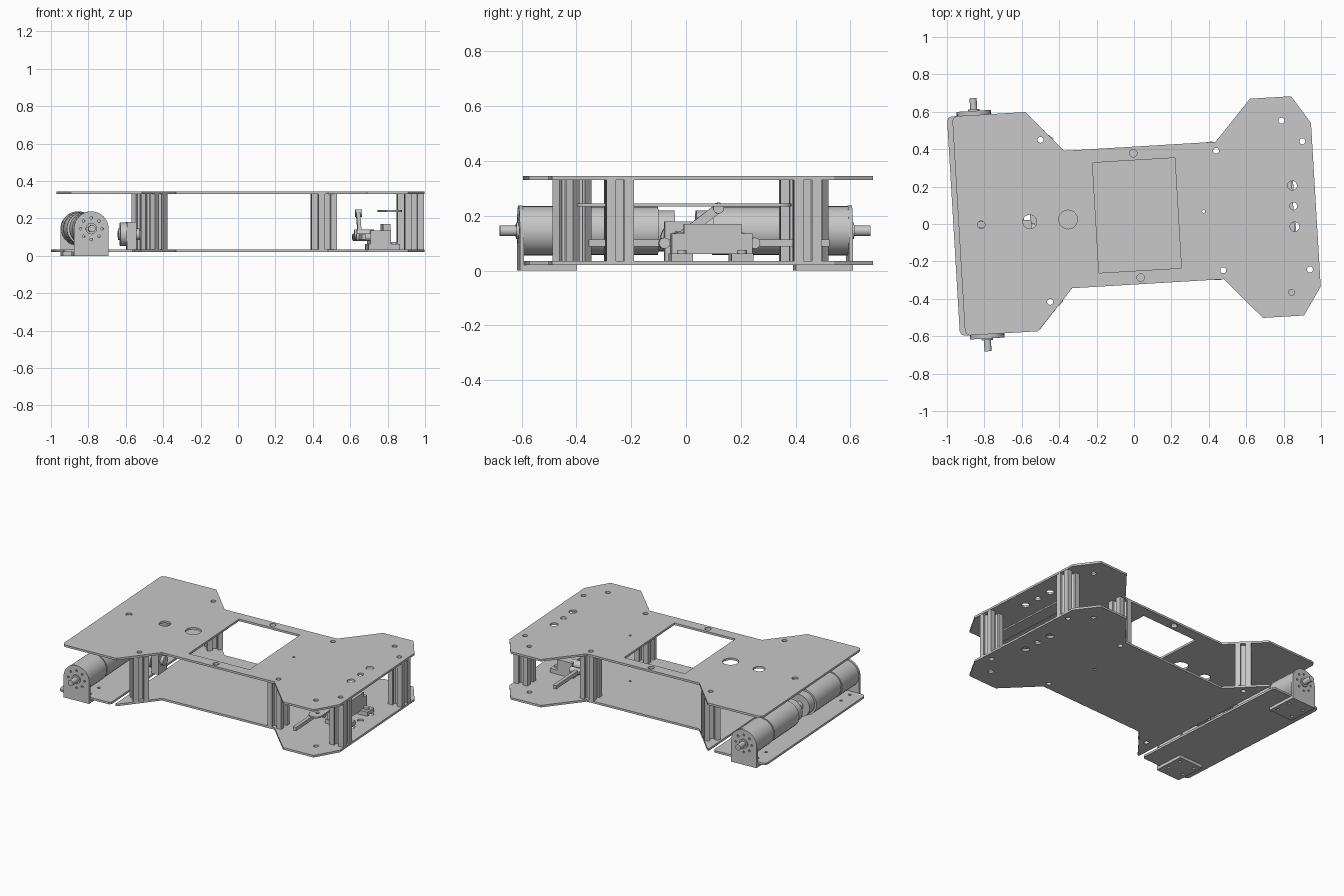
import bpy, bmesh
from math import sin, cos, pi, radians
from mathutils import Matrix, Vector

cube = bpy.data.objects.get("Cube")
if cube:
    bpy.data.objects.remove(cube, do_unlink=True)

# One plain grey
grey = bpy.data.materials.new("light grey")
grey.use_nodes = True
GREY = (0.58, 0.58, 0.58, 1)
grey.diffuse_color = GREY
grey.node_tree.nodes["Principled BSDF"].inputs["Base Color"].default_value = GREY

# The whole chassis sits slightly turned
ROOT = Matrix.Translation((0, 0.045, 0)) @ Matrix.Rotation(radians(3.4), 4, 'Z')
UPRIGHT = Matrix.Rotation(pi / 2, 4, 'X')     # profile y becomes z, depth becomes -y


def circle(x, y, r, n=20):
    return [(x + r * cos(2 * pi * i / n), y + r * sin(2 * pi * i / n)) for i in range(n)]


def rect(x0, x1, y0, y1):
    return [(x0, y0), (x1, y0), (x1, y1), (x0, y1)]


def mirrored(half):
    """Close a profile by mirroring it over the x axis."""
    return half + [(x, -y) for x, y in reversed(half)]


def prism(name, outline, z0, z1, holes=(), place=Matrix()):
    """Extrude a flat outline with holes from z0 to z1."""
    curve = bpy.data.curves.new(name, 'CURVE')
    curve.dimensions = '2D'
    curve.fill_mode = 'BOTH'
    curve.extrude = (z1 - z0) / 2
    for loop in [outline, *holes]:
        spline = curve.splines.new('POLY')
        spline.points.add(len(loop) - 1)
        for point, (x, y) in zip(spline.points, loop):
            point.co = (x, y, 0, 1)
        spline.use_cyclic_u = True
    temp = bpy.data.objects.new(name, curve)
    bpy.context.collection.objects.link(temp)
    bpy.context.view_layer.update()
    graph = bpy.context.evaluated_depsgraph_get()
    mesh = bpy.data.meshes.new_from_object(temp.evaluated_get(graph))
    bpy.data.objects.remove(temp, do_unlink=True)
    bm = bmesh.new()
    bm.from_mesh(mesh)
    bmesh.ops.remove_doubles(bm, verts=bm.verts, dist=1e-5)
    bm.transform(ROOT @ place @ Matrix.Translation((0, 0, (z0 + z1) / 2)))
    bmesh.ops.recalc_face_normals(bm, faces=bm.faces)
    bm.to_mesh(mesh)
    bm.free()
    mesh.materials.clear()
    mesh.materials.append(grey)
    mesh.shade_smooth()
    mesh.set_sharp_from_angle(angle=radians(30))
    obj = bpy.data.objects.new(name, mesh)
    bpy.context.collection.objects.link(obj)
    return obj


def rod(name, r, start, end, n=32):
    a, b = Vector(start), Vector(end)
    turn = (b - a).to_track_quat('Z', 'Y').to_matrix().to_4x4()
    return prism(name, circle(0, 0, r, n), 0, (b - a).length, place=Matrix.Translation(a) @ turn)


def box(name, x0, x1, y0, y1, z0, z1):
    return prism(name, rect(x0, x1, y0, y1), z0, z1)


def slot_bar(length, r, n=10):
    """Bar outline with round ends, running along y."""
    top = [(r * cos(pi * i / n), length / 2 - r + r * sin(pi * i / n)) for i in range(n + 1)]
    return top + [(-x, -y) for x, y in top]


LOW, LOW_TOP, HIGH, HIGH_TOP = 0.02, 0.034, 0.331, 0.345
SIDES = (("left", 1), ("right", -1))

# Top and bottom plates share the waisted outline and most holes
waist = [(-0.353, 0.368), (0.459, 0.368), (0.656, 0.587), (0.876, 0.587), (0.974, 0.438)]
shared = [circle(x, s * y, 0.016) for s in (1, -1)
          for x, y in ((-0.475, 0.434), (0.459, 0.32), (0.922, 0.343), (0.817, 0.46))]
shared += [circle(0.854, y, r) for y, r in ((0.11, 0.025), (0, 0.02), (-0.11, 0.025))]
shared.append(circle(0.373, 0, 0.008))

top_holes = shared + [circle(0.016, s * 0.333, 0.02) for s in (1, -1)]
top_holes += [circle(-0.558, 0, 0.037), circle(-0.353, 0, 0.05), circle(-0.818, 0, 0.02),
              rect(-0.205, 0.236, -0.295, 0.295)]
prism("top_plate", mirrored([(-0.939, 0.565), (-0.93, 0.58), (-0.915, 0.587), (-0.548, 0.587)] + waist),
      HIGH, HIGH_TOP, top_holes)
prism("bottom_plate", mirrored([(-0.555, 0.587), (-0.54, 0.58)] + waist), LOW, LOW_TOP, shared)

# Separate strip that carries the motors
bolts = [(x, s * y) for s in (1, -1) for x in (-0.88, -0.764) for y in (0.44, 0.54)]
prism("motor_strip",
      mirrored([(-0.967, 0.562), (-0.96, 0.58), (-0.942, 0.587), (-0.6, 0.587), (-0.588, 0.575)]),
      LOW, LOW_TOP, [circle(x, y, 0.01, 12) for x, y in bolts])

# Slotted extrusion posts
quarter = [(0.05, -0.05), (0.05, -0.016), (0.038, -0.016), (0.038, -0.028), (0.022, -0.014),
           (0.022, 0.014), (0.038, 0.028), (0.038, 0.016), (0.05, 0.016)]
section = []
for k in range(4):
    c, s = round(cos(k * pi / 2)), round(sin(k * pi / 2))
    section += [(c * x - s * y, s * x + c * y) for x, y in quarter]
for side, s in SIDES:
    for spot, x, y, turn in (("rear", -0.475, 0.434, 45), ("middle", 0.459, 0.32, 0),
                             ("end", 0.922, 0.343, 0)):
        place = Matrix.Translation((x, s * y, 0)) @ Matrix.Rotation(radians(turn), 4, 'Z')
        prism(f"{side}_{spot}_post", section, LOW_TOP, HIGH, [circle(0, 0, 0.016)], place)

# Motors in round-topped angle brackets
MX, MZ, MR = -0.822, 0.145, 0.0925
face = [(MR * cos(pi * i / 24), MZ + MR * sin(pi * i / 24)) for i in range(25)]
face += [(-MR, 0.0), (MR, 0.0)]
ring = [circle(0.058 * cos(pi * i / 4), MZ + 0.058 * sin(pi * i / 4), 0.007, 10) for i in range(8)]
for side, s in SIDES:
    prism(f"{side}_bracket_face", face, -0.0075, 0.0075, ring,
          Matrix.Translation((MX, s * 0.602, 0)) @ UPRIGHT)
    y0, y1 = sorted((s * 0.4, s * 0.605))
    prism(f"{side}_bracket_foot", rect(MX - MR, MX + MR, y0, y1), 0, LOW,
          [circle(x, y, 0.01, 12) for x, y in bolts if y * s > 0])
    for part, r, a, b in (("gearbox", 0.09, 0.595, 0.4), ("gearbox_groove", 0.083, 0.4, 0.39),
                          ("motor_body", 0.088, 0.39, 0.1), ("motor_cap", 0.075, 0.1, 0.04),
                          ("motor_terminal", 0.03, 0.04, 0.015),
                          ("shaft_collar", 0.03, 0.618, 0.595), ("motor_shaft", 0.019, 0.678, 0.6)):
        rod(f"{side}_{part}", r, (MX, s * a, MZ), (MX, s * b, MZ))

# Small drive unit beside the motors
rod("drive_disc", 0.062, (-0.635, -0.04, 0.115), (-0.6, -0.04, 0.115))
rod("drive_hub", 0.03, (-0.645, -0.04, 0.115), (-0.53, -0.04, 0.115))
box("drive_block", -0.6, -0.55, -0.09, 0.01, LOW_TOP, 0.18)

# Linkage unit at the far end
box("linkage_body", 0.7, 0.81, -0.145, 0.15, 0.06, 0.135)
box("linkage_back", 0.77, 0.81, -0.1, 0.11, 0.135, 0.17)
box("linkage_rod", 0.637, 0.66, -0.44, 0.44, 0.088, 0.113)
for side, s in SIDES:
    y = s * 0.11
    box(f"{side}_linkage_foot", 0.69, 0.86, y - 0.04, y + 0.04, LOW_TOP, 0.062)
    rod(f"{side}_pivot", 0.028, (0.63, y, 0.113), (0.72, y, 0.113))
    rod(f"{side}_pin", 0.02, (0.625, s * 0.165, 0.1), (0.7, s * 0.165, 0.1))
    rod(f"{side}_foot_bolt", 0.018, (0.83, y, 0.06), (0.83, y, 0.075))

# Slanted lever with its end pin
lever = Matrix.Translation((0.645, -0.03, 0.178)) @ UPRIGHT
lever = Matrix.Translation((0.645, -0.035, 0.18)) @ Matrix.Rotation(radians(-56), 4, 'X') \
    @ Matrix.Rotation(pi / 2, 4, 'X') @ Matrix.Rotation(pi / 2, 4, 'Y') @ Matrix.Rotation(pi / 2, 4, 'Z')
a, b = Vector((0.645, -0.1, 0.125)), Vector((0.645, 0.035, 0.228))
along = (b - a).normalized()
across = Vector((1, 0, 0))
lever = Matrix.Translation((a + b) / 2) @ Matrix((along.cross(across), along, across)).transposed().to_4x4()
prism("lever", slot_bar((b - a).length + 0.03, 0.017), -0.01, 0.01, place=lever)
rod("lever_pin", 0.02, (0.63, 0.035, 0.228), (0.665, 0.035, 0.228))

# Flat sliding bar under the top plate
prism("sliding_bar", slot_bar(0.785, 0.045), 0.234, 0.244,
      [circle(0, y, 0.012) for y in (-0.33, 0.33)], Matrix.Translation((0.808, -0.1, 0)))
